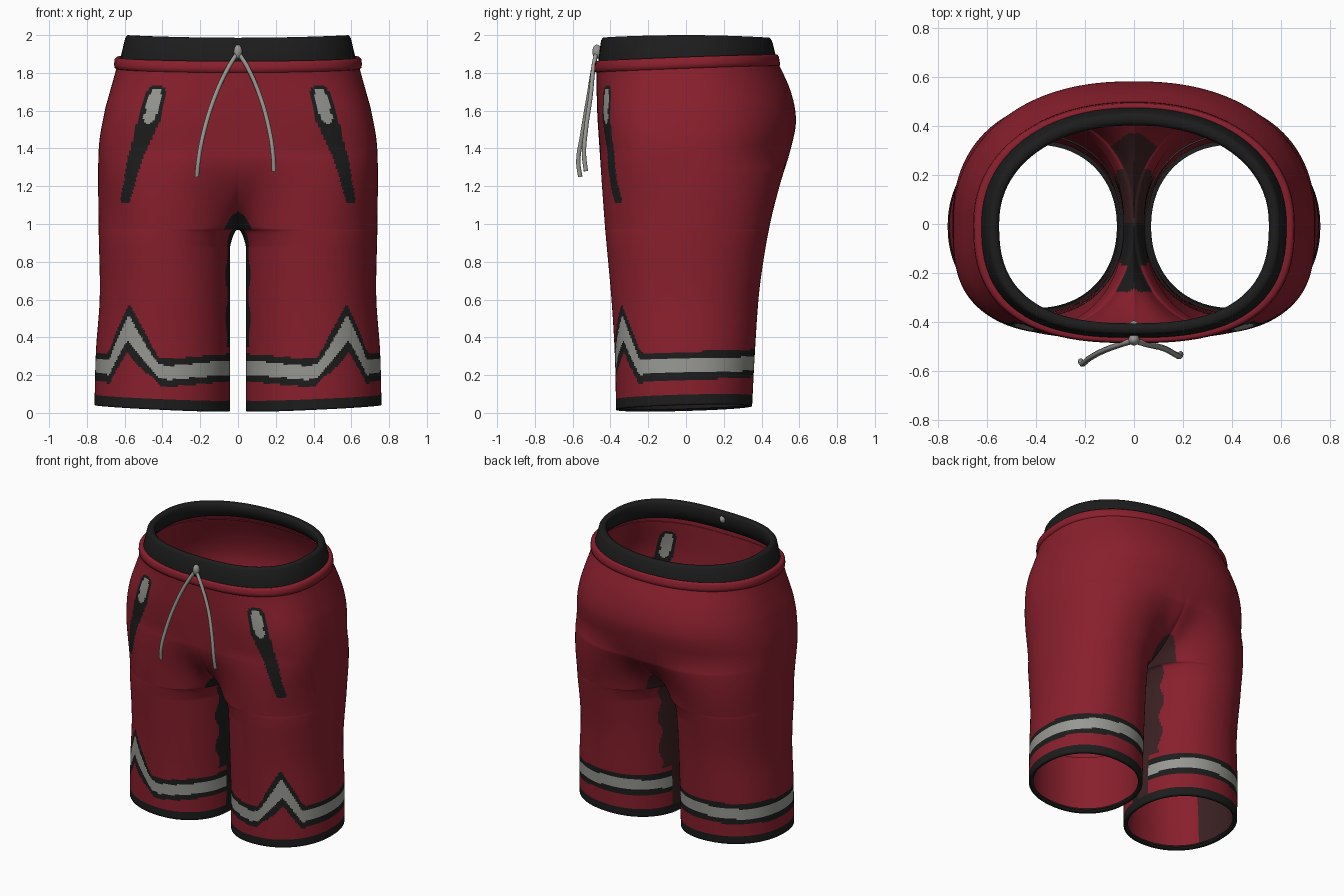
import bpy, bmesh, math
from mathutils import Vector

cube = bpy.data.objects.get("Cube")
if cube:
    bpy.data.objects.remove(cube)


def material(name, rgb):
    m = bpy.data.materials.new(name)
    m.use_nodes = True
    m.diffuse_color = (*rgb, 1)
    m.node_tree.nodes["Principled BSDF"].inputs["Base Color"].default_value = (*rgb, 1)
    return m


RED = material("deep red cloth", (0.25, 0.014, 0.026))
BLACK = material("black trim", (0.012, 0.012, 0.012))
GREY = material("grey trim", (0.31, 0.31, 0.29))
BROWN = material("dark brown gusset", (0.045, 0.015, 0.017))
CLOTH = [RED, BLACK, GREY, BROWN]


def curve_at(points, u):
    """Smooth interpolation through (u, value) points."""
    if u <= points[0][0]:
        return points[0][1]
    if u >= points[-1][0]:
        return points[-1][1]
    slope = lambda a, b: (b[1] - a[1]) / (b[0] - a[0])
    for i in range(len(points) - 1):
        a, b = points[i], points[i + 1]
        if u <= b[0]:
            ma = slope(points[max(i - 1, 0)], b)
            mb = slope(a, points[min(i + 2, len(points) - 1)])
            d = b[0] - a[0]
            t = (u - a[0]) / d
            return (a[1] * (1 + 2 * t) * (1 - t) ** 2 + b[1] * t * t * (3 - 2 * t)
                    + d * t * (1 - t) * (ma * (1 - t) - mb * t))


def linear_at(points, u):
    for a, b in zip(points, points[1:]):
        if u <= b[0]:
            t = max(0, (u - a[0]) / (b[0] - a[0]))
            return a[1] + (b[1] - a[1]) * t
    return points[-1][1]


def smooth(u):
    u = min(1, max(0, u))
    return u * u * (3 - 2 * u)


# Silhouettes by height
SIDE = [(0, .76), (.3, .752), (.6, .732), (1, .738), (1.4, .737), (1.6, .706), (1.7, .68), (1.82, .648), (1.87, .638)]
FRONT = [(0, -.37), (.3, -.377), (.6, -.395), (1, -.43), (1.4, -.458), (1.6, -.47), (1.87, -.475)]
BACK = [(0, .35), (.3, .365), (.6, .385), (.8, .41), (1, .445), (1.2, .495), (1.4, .555),
        (1.55, .582), (1.7, .555), (1.87, .48)]
CROTCH, RISE, TOP = 0.97, 0.45, 1.87


def oval(az, n):
    c, s = math.cos(az), math.sin(az)
    r = (abs(c) ** n + abs(s) ** n) ** (-1 / n)
    return c * r, s * r


def waist_point(az, rx, front, back, u=1):
    """Oval that is squarer at hip level (u = 0) than at the waist (u = 1)."""
    c, s = oval(az, 3.2 - .6 * u if math.sin(az) < 0 else 2.3 - .15 * u)
    return c * rx, s * (back if s > 0 else -front)


def waist_dip(az):
    return -0.035 * ((1 - math.sin(az)) / 2) ** 1.5


def body_row(v, inset, cols):
    """Left half section at height v, from the front seam round the outside to the back seam."""
    side, front, back = (curve_at(p, v) for p in (SIDE, FRONT, BACK))
    gap = 0.042 * math.sqrt(min(1, max(0, CROTCH - v) / 0.09))
    mid = (front + back) / 2
    k = min(1, max(0, v - CROTCH) / RISE)
    seam_w = math.sqrt(1 - (1 - k) ** 2)
    row = []
    for j in range(cols + 1):
        t = j / cols
        c, s = oval(math.pi * (1 + 2 * t), 2.15)
        x = (side + gap) / 2 + c * ((side - gap) / 2 - inset)
        y = mid + s * ((back - mid if s > 0 else mid - front) - inset)
        if v <= CROTCH:
            z = (0.026 + 0.016 * c + 0.010 * s) * (1 - v / CROTCH) + v
        else:
            # the two legs melt into one trunk, quickest at the seam
            az = math.pi * (t - 0.083 * math.sin(math.tau * t) - 0.5)
            w = seam_w + (smooth(k) - seam_w) * smooth((1 - abs(2 * t - 1)) / 0.5)
            tx, ty = waist_point(az, side, front, back, smooth((v - 1.5) / .37))
            x = 0 if j in (0, cols) else x + (tx - x) * w
            y += (ty - y) * w
            z = v + waist_dip(az) * max(0, (v - 1.5) / (TOP - 1.5))
        row.append(Vector((x, y, z)))
    if v > CROTCH:
        # keep the section as deep as the silhouette
        lo, hi = min(p.y for p in row), max(p.y for p in row)
        for p in row:
            p.y = mid + (p.y - mid) * ((back - mid) / (hi - mid) if p.y > mid else (front - mid) / (lo - mid))
    return row


# Leg stripe: centre height by angle from the front towards the outside
STRIPE = [(-90, .24), (-50, .235), (-6, .212), (3, .22), (32, .45), (51, .24), (90, .25), (180, .265), (270, .24)]
# Pocket: x and trim half-width by height
POCKET_X = [(1.12, .597), (1.33, .55), (1.56, .468), (1.72, .428)]
POCKET_W = [(1.10, .024), (1.25, .033), (1.42, .046), (1.56, .062), (1.70, .056), (1.74, .02)]
INLAY_W = [(1.52, .004), (1.56, .032), (1.68, .034), (1.72, .015)]


def cloth_colour(v, t, p):
    """0 red, 1 black, 2 grey, 3 brown."""
    deg = t * 360
    wave = 2.5 * math.sin(p.z * 28)
    if v < 0.055:
        return 1
    # gusset along the inside of the legs
    if v < CROTCH:
        low = p.z < 0.35
        if deg < (9 if low else 21 + wave):
            return 1
        if 360 - deg < (14 if low else 28 + wave):
            return 3
    else:
        rise = (1.06 if p.y < 0 else 1.12) - p.z
        if rise > 0 and p.x < 0.075 * math.sqrt(rise / 0.09):
            return 1 if p.y < 0.1 else 3
    # zigzag stripe
    if p.z < 0.7:
        phi = deg - 90
        d = p.z - linear_at(STRIPE, phi)
        peak = max(0, 1 - abs(phi - 32) / 22)
        if abs(d) < 0.037 + 0.032 * peak:
            return 2
        if abs(d) < 0.074 + 0.055 * math.sqrt(peak):
            return 1
    # slanted pocket
    if p.y < 0 and 1.11 < p.z < 1.735:
        off = abs(p.x - linear_at(POCKET_X, p.z))
        if 1.53 < p.z < 1.715 and off < linear_at(INLAY_W, p.z):
            return 2
        if off < linear_at(POCKET_W, p.z):
            return 1
    return 0


def finish(name, bm, mats):
    me = bpy.data.meshes.new(name)
    bm.to_mesh(me)
    bm.free()
    for m in mats:
        me.materials.append(m)
    for poly in me.polygons:
        poly.use_smooth = True
    ob = bpy.data.objects.new(name, me)
    bpy.context.collection.objects.link(ob)
    return ob


def skin(bm, rows, closed=False):
    """Bridge rows of points; returns faces with their row and column."""
    vs = [[bm.verts.new(p) for p in row] for row in rows]
    n = len(rows[0])
    out = []
    for i in range(len(vs) - 1):
        for j in range(n if closed else n - 1):
            k = (j + 1) % n
            out.append((bm.faces.new((vs[i][j], vs[i][k], vs[i + 1][k], vs[i + 1][j])), i, j))
    return out


def mirrored_half(name, levels, cols, colour):
    """Skin the left half through (height, inset) levels, colour it by rule and mirror it."""
    bm = bmesh.new()
    for face, i, j in skin(bm, [body_row(v, inset, cols) for v, inset in levels]):
        v = (levels[i][0] + levels[i + 1][0]) / 2
        face.material_index = colour(v, (j + 0.5) / cols, face.calc_center_median())
    bmesh.ops.remove_doubles(bm, verts=bm.verts, dist=0.0002)
    mirror = finish(name, bm, CLOTH).modifiers.new("Mirror", 'MIRROR')
    mirror.merge_threshold = 0.0005


# Body with legs, and the plain lining inside each leg opening
ROWS = 105
levels = [(0.012, 0.028), (0, 0.02)]
levels += [(CROTCH * (1 - (1 - i / ROWS) ** 1.25), 0) for i in range(ROWS)]
levels += [(CROTCH + (TOP - CROTCH) * (i / ROWS) ** 1.25, 0) for i in range(ROWS + 1)]
mirrored_half("shorts_body", levels, 230, cloth_colour)
mirrored_half("leg_lining", [(0.03 + 0.065 * i, 0.012) for i in range(7)], 96,
              lambda v, t, p: 3 if .417 < t < .625 else 0)


# Waist rings: (half width, front, back, height, share of the dip)
def waist_ring(name, profile, mat):
    bm = bmesh.new()
    rows = []
    for rx, front, back, z, dip in profile:
        row = []
        for j in range(96):
            az = math.tau * j / 96
            row.append((*waist_point(az, rx, front, back), z + dip * waist_dip(az)
                        - (1 - dip) * 0.014 * math.sin(az) ** 2))
        rows.append(row)
    skin(bm, rows, True)
    finish(name, bm, [mat])


waist_ring("waistband", [(.628, -.466, .478, 1.87, 1), (.617, -.462, .472, 1.91, .7), (.597, -.45, .455, 1.985, 0),
                         (.585, -.44, .442, 2.0, 0), (.562, -.415, .415, 1.997, 0), (.55, -.405, .402, 1.985, 0),
                         (.562, -.42, .42, 1.92, .6), (.59, -.445, .45, 1.88, 1), (.628, -.466, .478, 1.87, 1)], BLACK)
waist_ring("waist_seam_roll", [(.615, -.462, .472, 1.892, 1), (.642, -.476, .484, 1.897, 1), (.653, -.484, .492, 1.885, 1),
                               (.656, -.486, .496, 1.86, 1), (.654, -.484, .498, 1.84, 1), (.642, -.472, .488, 1.835, 1)], RED)


# Drawstring
def cord(name, points, radius):
    cu = bpy.data.curves.new(name, 'CURVE')
    cu.dimensions = '3D'
    cu.bevel_depth, cu.bevel_resolution, cu.use_fill_caps = radius, 2, True
    sp = cu.splines.new('BEZIER')
    sp.bezier_points.add(len(points) - 1)
    for bp, p in zip(sp.bezier_points, points):
        bp.co = p
        bp.handle_left_type = bp.handle_right_type = 'AUTO'
    cu.materials.append(GREY)
    bpy.context.collection.objects.link(bpy.data.objects.new(name, cu))


cord("drawstring_right", [(0, -.475, 1.91), (-.05, -.49, 1.83), (-.12, -.515, 1.68), (-.185, -.55, 1.47),
                          (-.21, -.57, 1.33), (-.218, -.56, 1.25)], 0.012)
cord("drawstring_left", [(0, -.475, 1.91), (.05, -.49, 1.83), (.115, -.505, 1.68), (.165, -.53, 1.5),
                         (.185, -.54, 1.37), (.19, -.53, 1.28)], 0.012)


def knot(name, loc, scale):
    bm = bmesh.new()
    bmesh.ops.create_uvsphere(bm, u_segments=16, v_segments=10, radius=1)
    ob = finish(name, bm, [GREY])
    ob.location, ob.scale = loc, scale


knot("drawstring_knot", (0, -.472, 1.912), (.023, .024, .038))
knot("drawstring_inner_knot", (0, -.418, 1.935), (.022, .024, .027))
